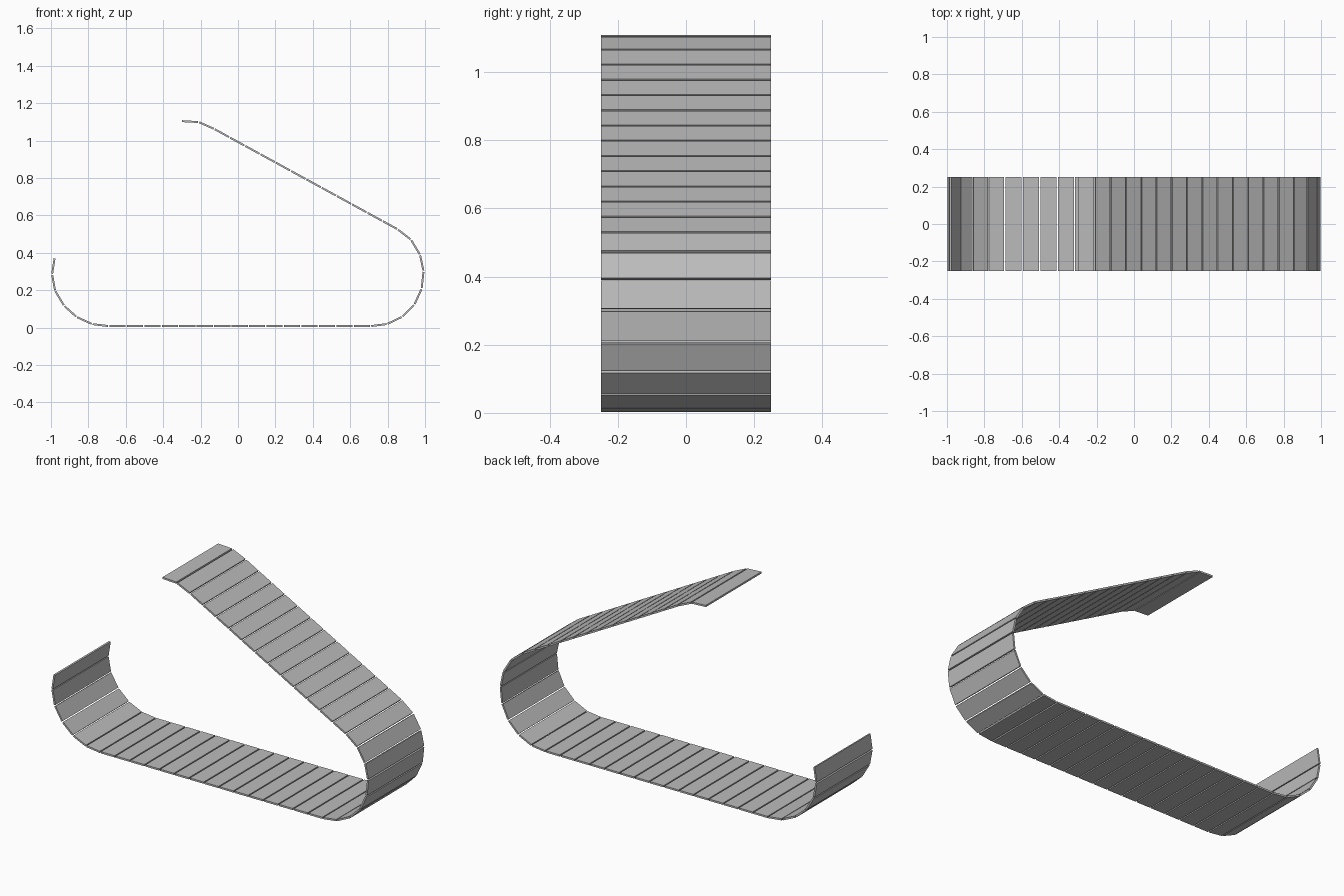
import bpy
from mathutils import Vector, Matrix

cube = bpy.data.objects.get("Cube")
if cube:
    bpy.data.objects.remove(cube, do_unlink=True)

WIDTH, THICK, GAP = 0.5, 0.01, 0.007

steel = bpy.data.materials.new("track_grey")
steel.use_nodes = True
grey = (0.5, 0.5, 0.5, 1)
steel.diffuse_color = grey
steel.node_tree.nodes["Principled BSDF"].inputs["Base Color"].default_value = grey


def run(start, end, count):
    """Evenly spaced joints along a straight stretch, both ends included."""
    a, b = Vector(start), Vector(end)
    return [a.lerp(b, i / count) for i in range(count + 1)]


# Joints of the open belt in the x-z plane
top_lip = [Vector((-0.303, 1.104)), Vector((-0.21, 1.099))]
slope = run((-0.127, 1.062), (0.853, 0.526), 12)
front_bend = [Vector(p) for p in (
    (0.925, 0.470), (0.973, 0.390), (0.992, 0.302), (0.982, 0.208),
    (0.943, 0.123), (0.878, 0.058), (0.797, 0.019))]
floor = run((0.709, 0.008), (-0.691, 0.008), 15)
rear_bend = [Vector(p) for p in (
    (-0.780, 0.019), (-0.863, 0.057), (-0.930, 0.117),
    (-0.978, 0.197), (-0.994, 0.285), (-0.980, 0.374))]
joints = top_lip + slope + front_bend + floor + rear_bend

# One flat plate between each pair of joints
for i, (a, b) in enumerate(zip(joints, joints[1:])):
    along = Vector((b.x - a.x, 0, b.y - a.y))
    length = along.length - GAP
    along.normalize()
    across = Vector((0, 1, 0))
    normal = along.cross(across)
    mid = (a + b) / 2
    bpy.ops.mesh.primitive_cube_add(size=1)
    plate = bpy.context.object
    plate.name = f"track_plate_{i + 1:02d}"
    turn = Matrix((along, across, normal)).transposed().to_4x4()
    plate.matrix_world = (Matrix.Translation((mid.x, 0, mid.y)) @ turn
                          @ Matrix.Diagonal((length, WIDTH, THICK, 1)))
    plate.data.materials.append(steel)
